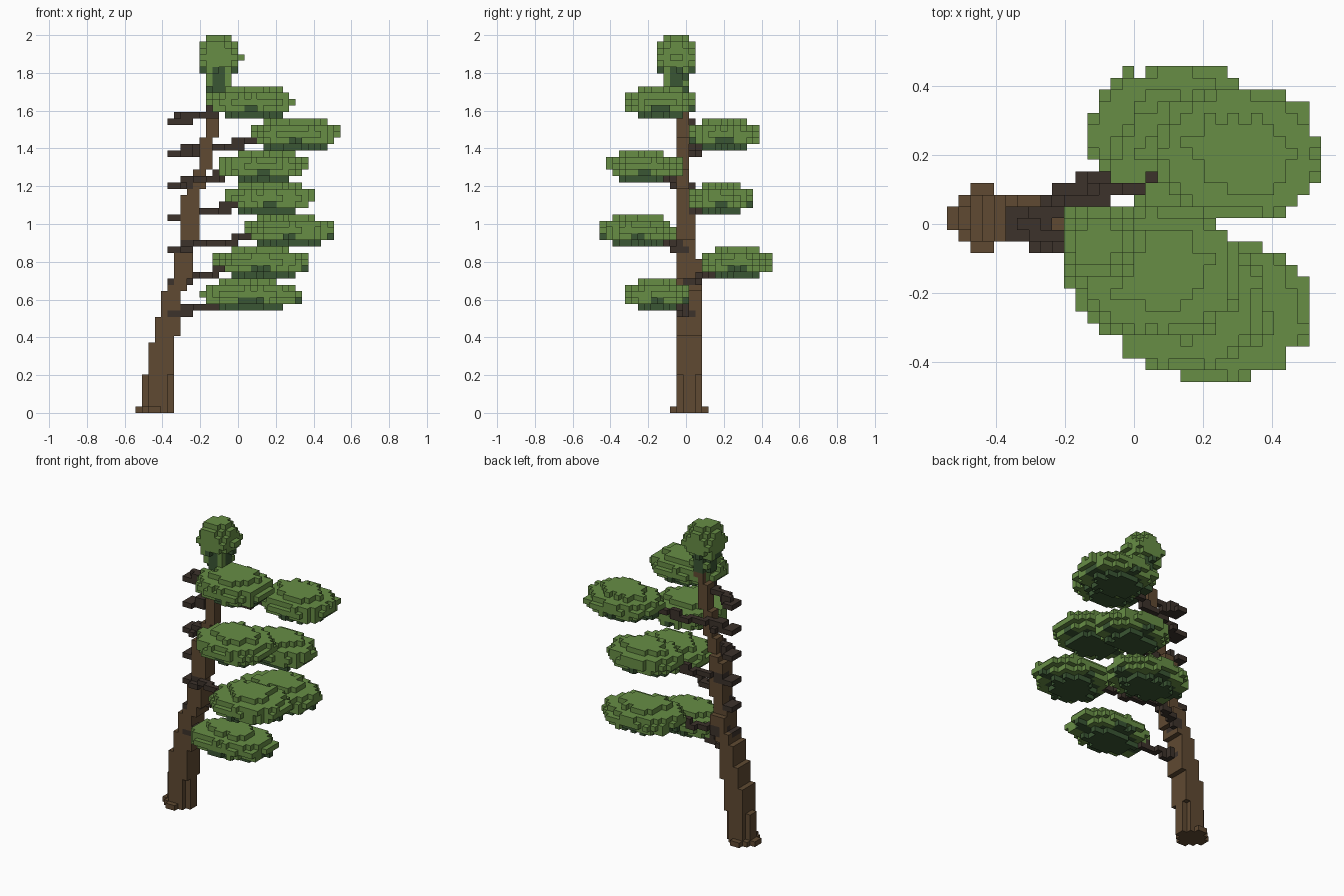
import bpy, bmesh, random
from mathutils import Vector

if "Cube" in bpy.data.objects:
    bpy.data.objects.remove(bpy.data.objects["Cube"])

random.seed(4)
V = 2 / 59                                   # edge length of one block
ORIGIN = Vector((-16 * V, -13.5 * V, 0))


def material(name, rgb):
    m = bpy.data.materials.new(name)
    m.diffuse_color = (*rgb, 1)
    m.use_nodes = True
    m.node_tree.nodes["Principled BSDF"].inputs["Base Color"].default_value = m.diffuse_color
    return m


BARK, BRANCH, LEAF, SHADE = range(4)
MATS = [material("bark_brown", (0.115, 0.068, 0.032)),
        material("branch_dark_brown", (0.045, 0.032, 0.024)),
        material("leaf_green", (0.136, 0.268, 0.060)),
        material("leaf_dark_green", (0.042, 0.092, 0.033))]

blocks = {}                                  # (i, j, k) -> (part, colour)

# Leaning trunk: first layer, x range, y range for each step
TRUNK = [(0, 0, 6, 12, 16), (1, 1, 6, 12, 16), (6, 2, 6, 12, 16), (11, 3, 6, 12, 16),
         (12, 3, 7, 12, 16), (15, 4, 7, 12, 16), (19, 5, 8, 12, 16), (21, 6, 9, 12, 16),
         (24, 6, 9, 12, 15), (25, 7, 9, 12, 15), (27, 7, 10, 12, 15), (34, 8, 10, 12, 15),
         (35, 9, 11, 12, 14), (38, 10, 12, 12, 14), (43, 11, 13, 12, 14), (48, 12, 14, 12, 14)]
for n, (k0, i0, i1, j0, j1) in enumerate(TRUNK):
    k1 = TRUNK[n + 1][0] if n + 1 < len(TRUNK) else 52
    for k in range(k0, k1):
        for i in range(i0, i1):
            for j in range(j0, j1):
                u = (i + .5 - (i0 + i1) / 2) / ((i1 - i0) / 2)
                w = (j + .5 - (j0 + j1) / 2) / ((j1 - j0) / 2)
                if u * u + w * w < 1.15 or j1 - j0 < 4:
                    blocks[i, j, k] = ("trunk", BARK)
# Root flare
for i in (2, 3):
    for j in (11, 16):
        blocks[i, j, 0] = ("trunk", BARK)

# Foliage pads: x range and y range, each five layers thick, stacked every five layers
PADS = [(10, 26, 4, 14), (12, 27, 16, 27), (17, 31, 0, 12), (14, 28, 14, 24),
        (13, 27, 1, 13), (18, 32, 14, 25), (11, 25, 4, 15)]
LAYERS = (0.6, 0.9, 1.0, 0.92, 0.58)

# Branches: lines of blocks rising from the left of the trunk into each pad, wide at the root
for n, (i0, i1, j0, j1) in enumerate(PADS):
    a = Vector((5.6, 13.5, 15.5 + 5 * n))
    b = Vector(((i0 + i1) / 2, (j0 + j1) / 2, 18.3 + 5 * n))
    for s in range(121):
        p = a.lerp(b, s / 120)
        r, flat = (0.85, 0.6) if s < 18 else (0.7, 1)
        c = [int(q) for q in p]
        for i in range(c[0] - 1, c[0] + 2):
            for j in range(c[1] - 1, c[1] + 2):
                for k in range(c[2] - 1, c[2] + 2):
                    d = Vector((i + .5, j + .5, k + .5)) - p
                    d.y *= flat
                    if d.length < r and k >= 15 + 5 * n:
                        blocks[i, j, k] = (f"branch_{n + 1}", BRANCH)


def foliage(part, i0, i1, j0, j1, k0, layers, shaded, rough):
    """Stack of rough-edged oval layers with a darker underside."""
    for n, scale in enumerate(layers):
        for i in range(i0 - 1, i1 + 1):
            for j in range(j0, j1):
                u = abs(i + .5 - (i0 + i1) / 2) / ((i1 - i0) / 2)
                w = abs(j + .5 - (j0 + j1) / 2) / ((j1 - j0) / 2)
                if u ** 2.2 + w ** 2.2 < scale ** 2.2 + random.uniform(-rough, rough):
                    dark = n == 0 or (n < shaded and (min(u, w) < 0.2 or u * u + w * w < 0.45))
                    blocks[i, j, k0 + n] = (part, SHADE if dark else LEAF)


for n, pad in enumerate(PADS):
    foliage(f"foliage_pad_{n + 1}", *pad, 16 + 5 * n, LAYERS, 2, 0.12)

# Crown tuft on top
foliage("crown", 10, 16, 9, 15, 50, (0.6, 0.72, 0.75, 0.9, 1.0, 1.2, 1.0, 0.92, 0.65), 4, 0.12)

# Turn each part's blocks into one mesh, keeping only the exposed faces
SIDES = [((1, 0, 0), [(1, 0, 0), (1, 1, 0), (1, 1, 1), (1, 0, 1)]),
         ((-1, 0, 0), [(0, 0, 0), (0, 0, 1), (0, 1, 1), (0, 1, 0)]),
         ((0, 1, 0), [(0, 1, 0), (0, 1, 1), (1, 1, 1), (1, 1, 0)]),
         ((0, -1, 0), [(0, 0, 0), (1, 0, 0), (1, 0, 1), (0, 0, 1)]),
         ((0, 0, 1), [(0, 0, 1), (1, 0, 1), (1, 1, 1), (0, 1, 1)]),
         ((0, 0, -1), [(0, 0, 0), (0, 1, 0), (1, 1, 0), (1, 0, 0)])]


def build(part):
    bm, verts = bmesh.new(), {}
    for cell, (name, colour) in blocks.items():
        if name != part:
            continue
        for d, quad in SIDES:
            if tuple(c + e for c, e in zip(cell, d)) in blocks:
                continue
            corners = []
            for q in quad:
                key = tuple(c + e for c, e in zip(cell, q))
                if key not in verts:
                    verts[key] = bm.verts.new(ORIGIN + Vector(key) * V)
                corners.append(verts[key])
            bm.faces.new(corners).material_index = colour
    mesh = bpy.data.meshes.new(part)
    for m in MATS:
        mesh.materials.append(m)
    bm.to_mesh(mesh)
    bm.free()
    bpy.context.collection.objects.link(bpy.data.objects.new(part, mesh))


for part in sorted({name for name, _ in blocks.values()}):
    build(part)
